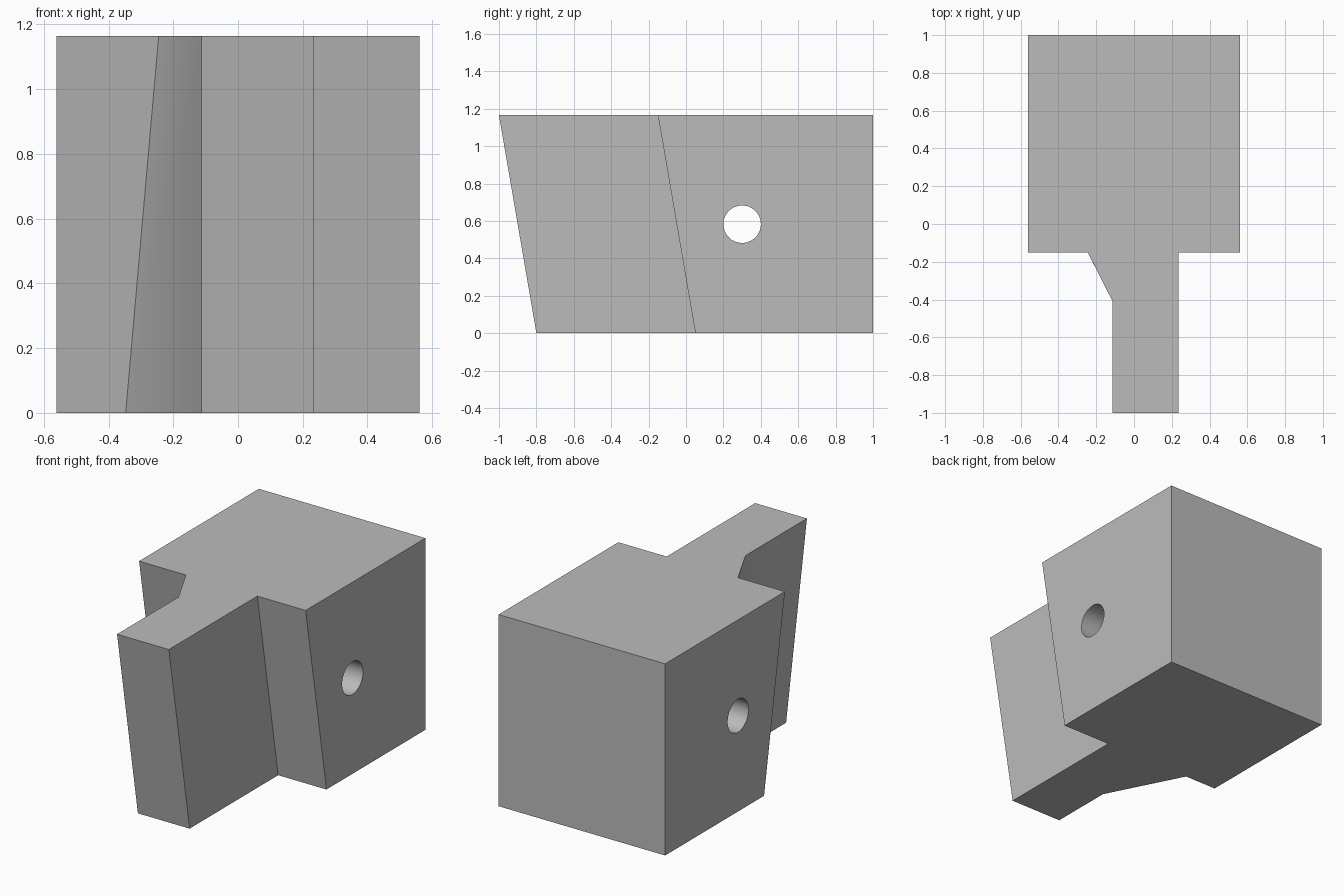
import bpy, bmesh, math

if "Cube" in bpy.data.objects:
    bpy.data.objects.remove(bpy.data.objects["Cube"], do_unlink=True)

HEIGHT, HALF_WIDTH, RAKE = 1.165, 0.56, 0.2

grey = bpy.data.materials.new("plain grey")
grey.use_nodes = True
colour = (0.5, 0.5, 0.5, 1)
grey.diffuse_color = colour
grey.node_tree.nodes["Principled BSDF"].inputs["Base Color"].default_value = colour

# Outline at the top: x, y, and how far the bottom corner sits (x, y) from it
outline = [
    (-HALF_WIDTH, 1, 0, 0),
    (-HALF_WIDTH, -0.15, 0, RAKE),
    (-0.245, -0.15, -0.102, RAKE),   # start of the vertical chamfer
    (-0.113, -0.41, 0, 0),           # end of the chamfer on the tongue
    (-0.113, -1, 0, RAKE),
    (0.235, -1, 0, RAKE),
    (0.235, -0.15, 0, RAKE),
    (HALF_WIDTH, -0.15, 0, RAKE),
    (HALF_WIDTH, 1, 0, 0),
]

# Block with raked front and tongue
bm = bmesh.new()
top = [bm.verts.new((x, y, HEIGHT)) for x, y, dx, dy in outline]
bottom = [bm.verts.new((x + dx, y + dy, 0)) for x, y, dx, dy in outline]
bm.faces.new(top)
bm.faces.new(bottom[::-1])
for i in range(len(outline)):
    j = (i + 1) % len(outline)
    bm.faces.new((top[j], top[i], bottom[i], bottom[j]))
bmesh.ops.recalc_face_normals(bm, faces=bm.faces)
mesh = bpy.data.meshes.new("tongued_block")
bm.to_mesh(mesh)
bm.free()
mesh.materials.append(grey)
block = bpy.data.objects.new("tongued_block", mesh)
bpy.context.collection.objects.link(block)

# Round cross hole
bpy.ops.mesh.primitive_cylinder_add(vertices=64, radius=0.1, depth=2,
                                    location=(0, 0.3, HEIGHT / 2),
                                    rotation=(0, math.pi / 2, 0))
cutter = bpy.context.object
cutter.name = "hole_cutter"
cutter.hide_render = True
cutter.data.materials.append(grey)

hole = block.modifiers.new("cross_hole", "BOOLEAN")
hole.operation = "DIFFERENCE"
hole.solver = "EXACT"
hole.object = cutter

bpy.ops.object.select_all(action="DESELECT")
block.select_set(True)
bpy.context.view_layer.objects.active = block
bpy.ops.object.modifier_apply(modifier=hole.name)
bpy.data.objects.remove(cutter, do_unlink=True)
bpy.ops.object.shade_smooth_by_angle(angle=math.radians(30))
